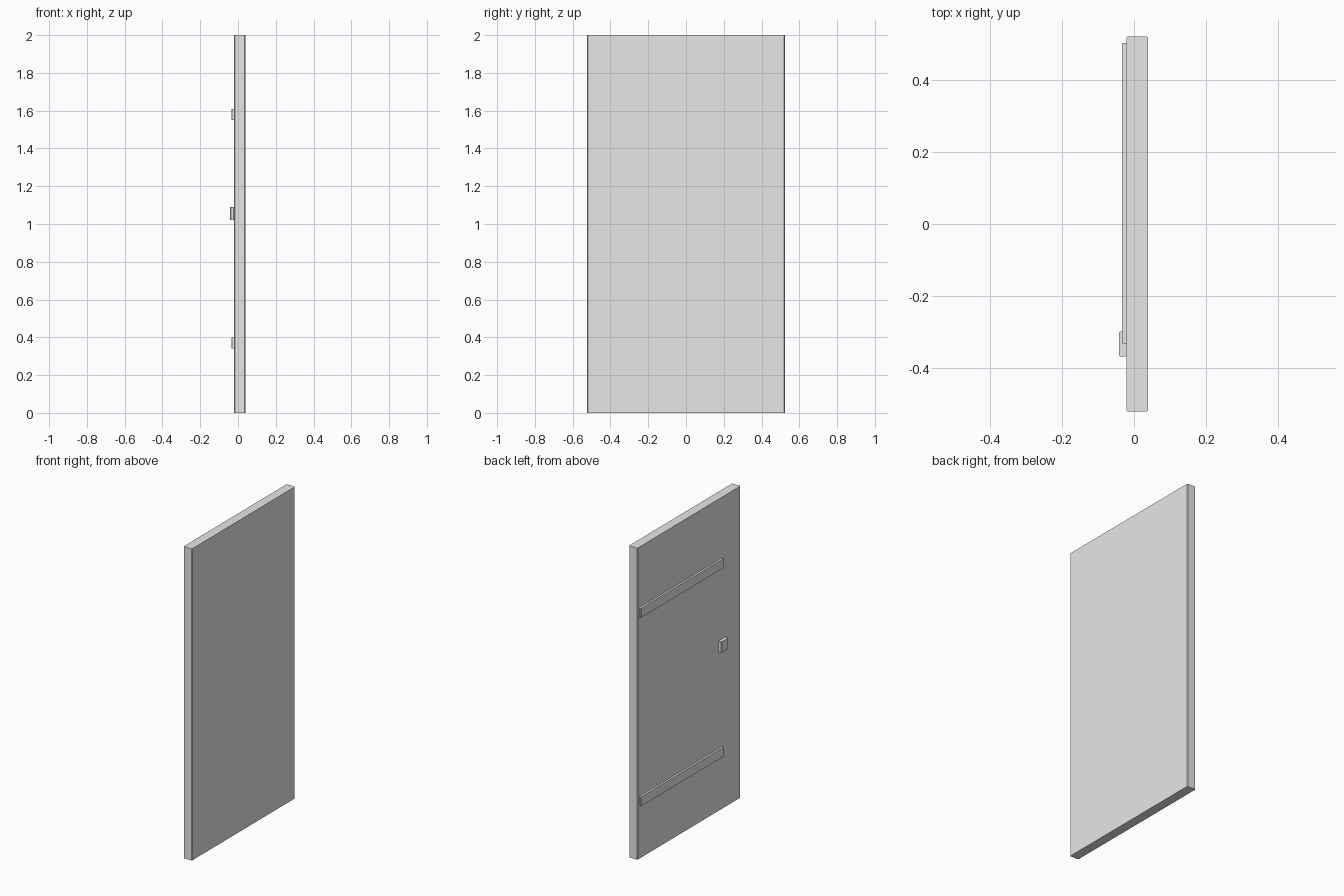
import bpy
import bmesh

cube = bpy.data.objects.get("Cube")
if cube:
    bpy.data.objects.remove(cube, do_unlink=True)

grey = bpy.data.materials.new("plain grey")
grey.use_nodes = True
colour = (0.8, 0.8, 0.8, 1)
grey.diffuse_color = colour
grey.node_tree.nodes["Principled BSDF"].inputs["Base Color"].default_value = colour


def board(name, low, high, chamfer):
    """Box between two corners, with its upright edges chamfered."""
    bm = bmesh.new()
    bmesh.ops.create_cube(bm, size=1)
    for v in bm.verts:
        for i in range(3):
            v.co[i] = high[i] if v.co[i] > 0 else low[i]
    upright = [e for e in bm.edges
               if abs(e.verts[0].co.z - e.verts[1].co.z) > 0.01]
    bmesh.ops.bevel(bm, geom=upright, offset=chamfer, segments=1,
                    affect='EDGES')
    mesh = bpy.data.meshes.new(name)
    bm.to_mesh(mesh)
    bm.free()
    mesh.materials.append(grey)
    obj = bpy.data.objects.new(name, mesh)
    bpy.context.collection.objects.link(obj)
    return obj


# Door slab
board("door_panel", (-0.021, -0.523, 0), (0.039, 0.523, 2), 0.004)

# Hinge straps on the right face
for name, z in (("lower_strap", 0.34), ("upper_strap", 1.55)):
    board(name, (-0.034, -0.333, z), (-0.019, 0.505, z + 0.06), 0.003)

# Latch block
board("latch", (-0.042, -0.369, 1.02), (-0.019, -0.299, 1.09), 0.004)
